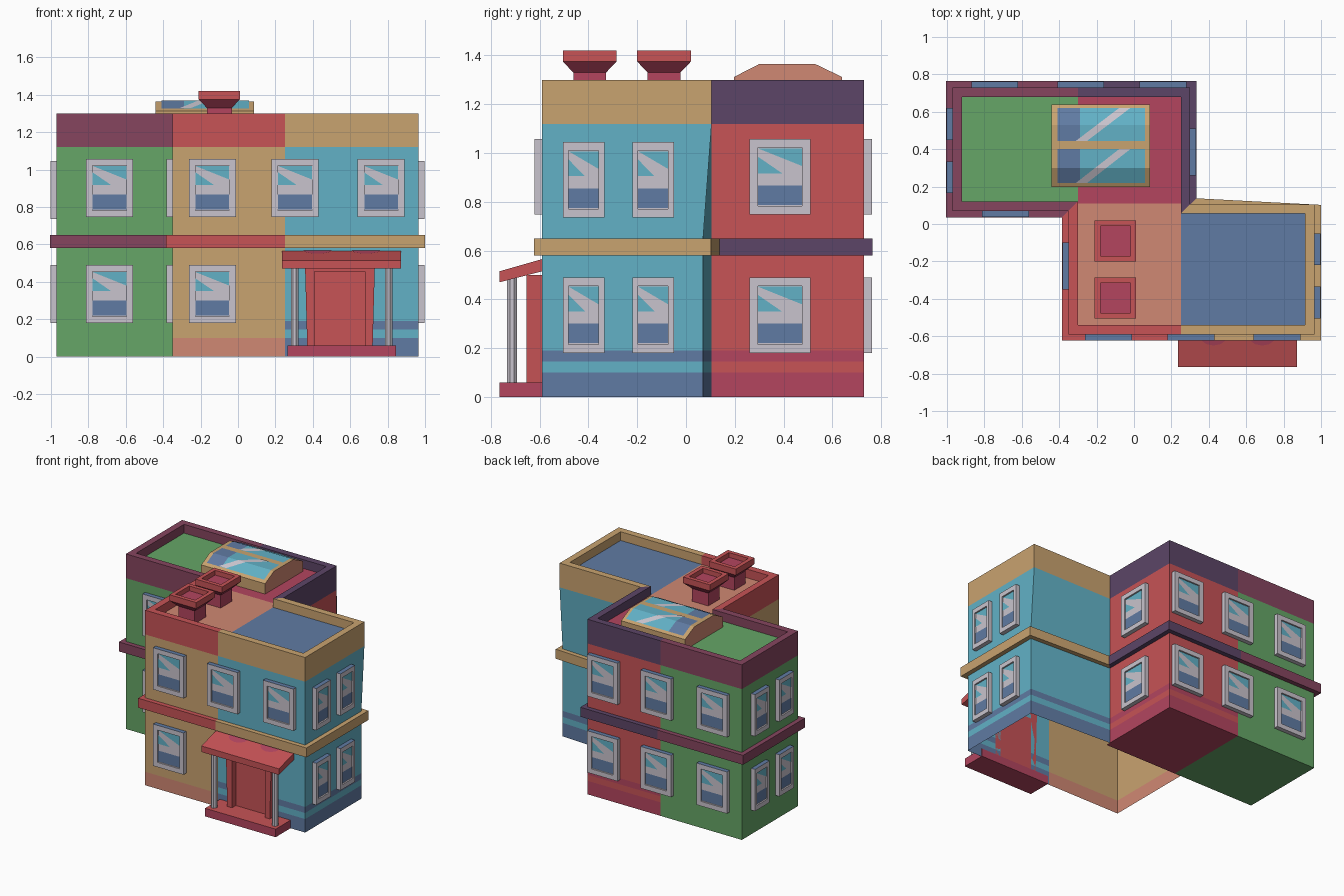
import bpy, bmesh, math
from mathutils import Vector

if "Cube" in bpy.data.objects:
    bpy.data.objects.remove(bpy.data.objects["Cube"])

# ---------- colours ----------
HEX = dict(green='66a667', maroon='86455f', purple='5c4567', red='c75356', crimson='b3455f',
           tan='c9a370', salmon='d08873', teal='62b1c6', blue='607ba3', grey='c9c4cd')
MATS = {}
for name, h in HEX.items():
    m = bpy.data.materials.new(name)
    c = [int(h[i:i + 2], 16) / 255 for i in (0, 2, 4)]
    m.diffuse_color = [v / 12.92 if v < 0.04045 else ((v + 0.055) / 1.055) ** 2.4 for v in c] + [1]
    m.use_nodes = True
    m.node_tree.nodes["Principled BSDF"].inputs["Base Color"].default_value = m.diffuse_color
    MATS[name] = m


# ---------- helpers: a part is a list of (points, colour) ----------
def build(name, polys):
    used = sorted({c for _, c in polys})
    bm = bmesh.new()
    for pts, c in polys:
        bm.faces.new([bm.verts.new(p) for p in pts]).material_index = used.index(c)
    bmesh.ops.remove_doubles(bm, verts=bm.verts, dist=1e-5)
    me = bpy.data.meshes.new(name)
    bm.to_mesh(me)
    bm.free()
    for c in used:
        me.materials.append(MATS[c])
    ob = bpy.data.objects.new(name, me)
    bpy.context.collection.objects.link(ob)
    return ob


def loft(loops, colour):
    """Quads between successive counter-clockwise loops; colour is a name or f(level, edge)."""
    out = []
    for k in range(len(loops) - 1):
        a, b = loops[k], loops[k + 1]
        for i in range(len(a)):
            j = (i + 1) % len(a)
            out.append(([a[i], a[j], b[j], b[i]], colour if isinstance(colour, str) else colour(k, i)))
    return out


def solid(loops, colour, bottom, top):
    return loft(loops, colour) + [(loops[0][::-1], bottom), (loops[-1], top)]


def rect(x0, x1, y0, y1, z):
    return [(x0, y0, z), (x1, y0, z), (x1, y1, z), (x0, y1, z)]


def box(x0, x1, y0, y1, z0, z1, c, top=None):
    return solid([rect(x0, x1, y0, y1, z0), rect(x0, x1, y0, y1, z1)], c, c, top or c)


def prism_x(profile, x0, x1, colour, cap):
    return solid([[(x, y, z) for y, z in profile] for x in (x0, x1)], colour, cap, cap)


# ---------- building shell ----------
PLAN = [(-.97, .07), (-.35, .07), (-.35, -.59), (.25, -.59), (.965, -.59),
        (.965, .07), (.30, .105), (.30, .73), (-.30, .73), (-.97, .73)]
SECTION = 'GTTBBBRRGG'          # colour scheme of each wall
WALL = dict(G=['green'] * 5, T=['salmon'] + ['tan'] * 4,
            B=['blue', 'teal', 'blue', 'teal', 'teal'],
            R=['crimson', 'red', 'crimson', 'red', 'red'])
TRIM = dict(G='maroon', T='red', B='tan', R='purple')


def outline(z, d=0.0):
    """Plan at height z, pushed outwards by d; the rear right corner leans out near the top."""
    lean = .035 * min(1, max(0, (z - .65) / .47))
    pts = [Vector(p) for p in PLAN]
    pts[5].y += lean
    res = []
    for i, p in enumerate(pts):
        e1 = (p - pts[i - 1]).normalized()
        e2 = (pts[(i + 1) % len(pts)] - p).normalized()
        n1, n2 = Vector((e1.y, -e1.x)), Vector((e2.y, -e2.x))
        q = p + (n1 + n2) * (d / (1 + n1.dot(n2)))
        res.append((q.x, q.y, z))
    return res


def wall_colour(k, i):
    s = SECTION[i]
    return WALL[s][k] if k < 5 else TRIM[s]


ROOF = 1.235
shell = loft([outline(z) for z in (0, .10, .145, .19, .65, 1.12, 1.30)]
             + [outline(1.30, -.05), outline(ROOF, -.05)], wall_colour)
# floor of the rear block (the front block is open underneath)
shell += [(rect(-.97, -.30, .07, .73, 0)[::-1], 'green'), (rect(-.30, .30, .07, .73, 0)[::-1], 'crimson')]
build('walls_and_parapet', shell)
build('roof_decks', [(rect(-.92, -.30, .12, .68, ROOF), 'green'), (rect(-.30, .25, .11, .68, ROOF), 'crimson'),
                     (rect(-.30, .25, -.54, .11, ROOF), 'salmon'), (rect(.25, .915, -.54, .055, ROOF), 'blue')])

# ledge between the floors
build('floor_ledge', loft([outline(.58), outline(.58, .034), outline(.65, .034), outline(.65)],
                          lambda k, i: TRIM[SECTION[i]]))


# ---------- windows ----------
def window(name, cx, cy, z0, w, n):
    def P(u, d, z):              # u = right along wall, d = outwards
        return (cx - n[1] * u + n[0] * d, cy + n[0] * u + n[1] * d, z0 + z)

    def ring(a, lo, hi, d):
        return [P(-a, d, lo), P(a, d, lo), P(a, d, hi), P(-a, d, hi)]
    a, b, deep = w / 2, w * .36, .021
    loops = [ring(a, 0, .31, 0), ring(a, 0, .31, .032), ring(b, .035, .275, .032), ring(b, .035, .275, deep)]
    polys = loft(loops, lambda k, i: 'blue' if (k, i) == (0, 2) else 'grey') + [(loops[-1], 'grey')]
    g = deep + .003
    polys.append((ring(b, .04, .12, g), 'blue'))                                              # lower pane
    polys.append(([P(-b, g, .272), P(b, g, .20), P(b, g, .272)], 'teal'))                     # upper pane
    polys.append(([P(-b, g, .17), P(.1 * b, g, .17), P(-b, g, .238)], 'teal'))
    build(name, polys)


FRONT, RIGHT, BACK, LEFT = (0, -1), (1, 0), (0, 1), (-1, 0)
SPOTS = [('front_left', -.687, .07, .25, FRONT), ('front_mid', -.137, -.59, .25, FRONT),
         ('front_door_side', .305, -.59, .25, FRONT), ('front_right', .765, -.59, .25, FRONT),
         ('right_a', .965, -.42, .17, RIGHT), ('right_b', .965, -.135, .17, RIGHT),
         ('right_rear', .30, .385, .25, RIGHT), ('left_front', -.35, -.225, .25, LEFT),
         ('left_a', -.97, .25, .17, LEFT), ('left_b', -.97, .535, .17, LEFT)]
SPOTS += [('back_%d' % i, x, .73, .25, BACK) for i, x in enumerate((-.745, -.285, .155))]
for nm, x, y, w, n in SPOTS:
    window('window_upper_' + nm, x, y, .735 if w < .2 else .747, w, n)
    if nm not in ('front_door_side', 'front_right'):
        window('window_lower_' + nm, x, y, .18, w, n)

# ---------- entrance ----------
build('stoop', box(.265, .845, -.765, -.585, 0, .06, 'crimson', 'red'))
build('canopy', prism_x([(-.765, .47), (-.59, .515), (-.59, .565), (-.765, .515)], .235, .872, 'red', 'red'))
# scalloped patches on the canopy slope
patches = []
for cx in (.425, .685):
    arc = [(cx + .075 * math.cos(t), -.595 - .055 * math.sin(t))
           for t in [math.pi * k / 6 for k in range(7)]]
    patches.append(([(x, y, .568 + (y + .59) * .286) for x, y in arc[::-1]], 'crimson'))
build('canopy_patches', patches)
for side, x in (('left', .303), ('right', .805)):
    ring8 = [(x + .022 * math.cos(t), -.713 + .022 * math.sin(t))
             for t in [math.pi * (k + .5) / 4 for k in range(8)]]
    build('porch_post_' + side, solid([[(a, b, z) for a, b in ring8] for z in (.06, .49)], 'grey', 'grey', 'grey'))
for side, s in (('left', -1), ('right', 1)):
    loops = []
    for z, wide in ((.06, .175), (.50, .187)):           # jambs widen slightly upwards
        x0, x1 = sorted((.545 + s * .135, .545 + s * wide))
        loops.append(rect(x0, x1, -.655, -.59, z))
    build('door_jamb_' + side, solid(loops, 'red', 'red', 'red'))
build('door_lintel', box(.41, .68, -.655, -.59, .455, .50, 'red'))
build('door', box(.41, .68, -.61, -.588, .06, .455, 'red'))

# ---------- chimneys ----------
for nm, cy in (('front', -.395), ('rear', -.09)):
    def sq(h, z):
        return rect(-.10 - h, -.10 + h, cy - h, cy + h, z)
    loops = [sq(.067, ROOF), sq(.067, 1.33), sq(.11, 1.375), sq(.11, 1.42), sq(.08, 1.42), sq(.08, 1.385)]
    build('chimney_' + nm, loft(loops, lambda k, i: 'crimson' if k < 2 else 'red') + [(loops[-1], 'crimson')])

# ---------- arched skylight ----------
ARCH = [(.197, 1.312), (.30, 1.365), (.53, 1.365), (.64, 1.312)]
build('skylight_frame', prism_x([(.197, ROOF), (.64, ROOF)] + ARCH[::-1], -.44, .085, 'tan', 'salmon'))


def arch_z(y):
    for (y0, z0), (y1, z1) in zip(ARCH, ARCH[1:]):
        if y <= y1:
            return z0 + (z1 - z0) * (y - y0) / (y1 - y0)


def glass(ya, yb, left, right, colour, lift):
    """Thin pane following the arch; left and right are (x at ya, x at yb)."""
    ys = [ya] + [y for y in (.30, .53) if ya < y < yb] + [yb]

    def at(ends, y):
        return (ends[0] + (ends[1] - ends[0]) * (y - ya) / (yb - ya), y, arch_z(y) + lift)
    return [([at(left, p), at(right, p), at(right, q), at(left, q)], colour) for p, q in zip(ys, ys[1:])]


panes = []
for ya, yb in ((.22, .40), (.445, .62)):
    panes += glass(ya, yb, (-.41, -.41), (-.29, -.29), 'blue', .003)
    panes += glass(ya, yb, (-.29, -.29), (.06, .06), 'teal', .003)
    panes += glass(ya, yb, (-.31, -.08), (-.25, -.02), 'grey', .006)
build('skylight_glass', panes)
